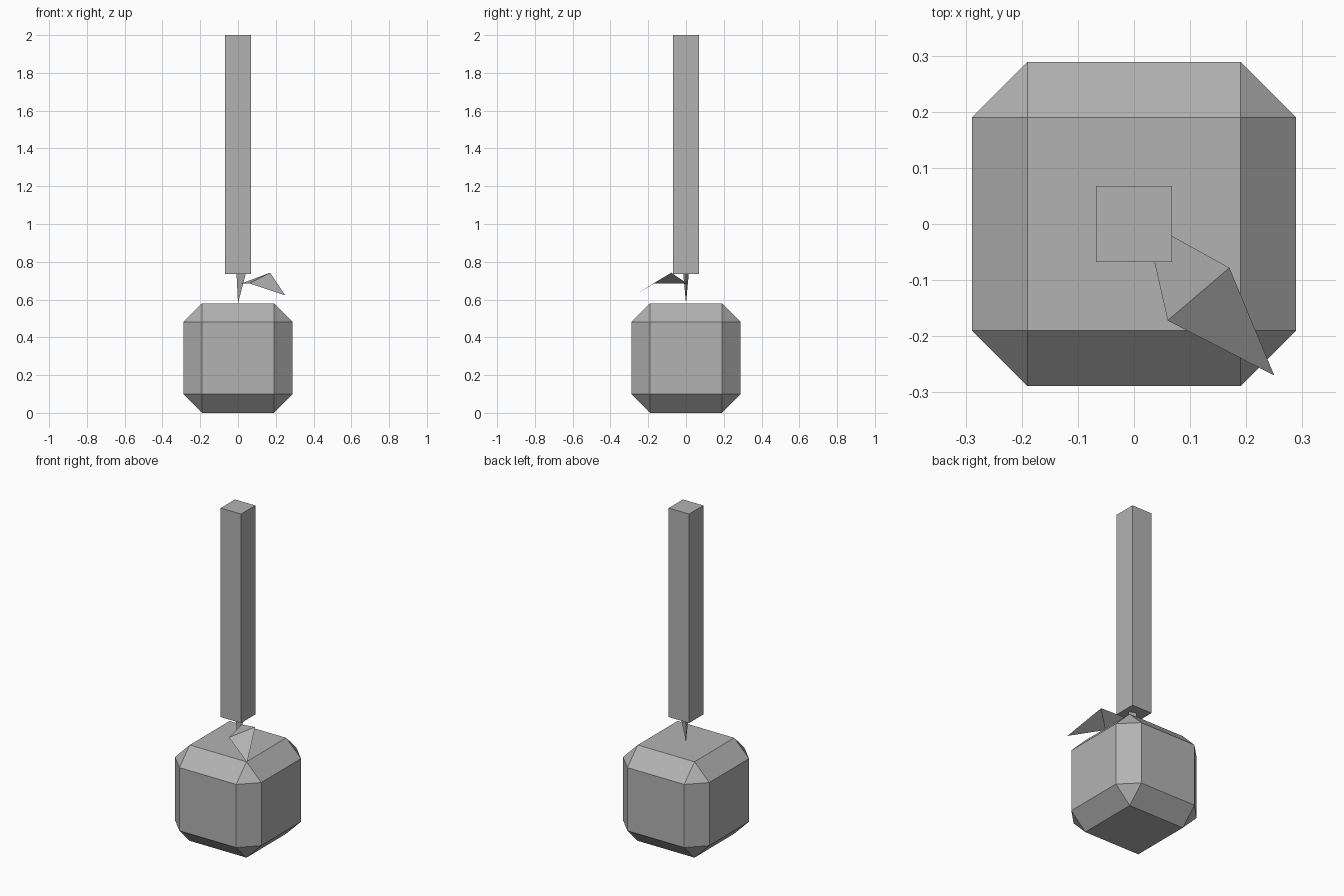
import bpy, bmesh
from mathutils import Vector

if "Cube" in bpy.data.objects:
    bpy.data.objects.remove(bpy.data.objects["Cube"])

mat = bpy.data.materials.new("plain grey")
mat.diffuse_color = (0.45, 0.45, 0.45, 1)
mat.use_nodes = True
mat.node_tree.nodes["Principled BSDF"].inputs["Base Color"].default_value = mat.diffuse_color


def finish(name, bm):
    me = bpy.data.meshes.new(name)
    bm.to_mesh(me)
    bm.free()
    me.materials.append(mat)
    ob = bpy.data.objects.new(name, me)
    bpy.context.collection.objects.link(ob)
    return ob


def box(name, half, z0, z1, chamfer=0):
    bm = bmesh.new()
    bmesh.ops.create_cube(bm, size=1)
    for v in bm.verts:
        v.co = Vector((v.co.x * 2 * half, v.co.y * 2 * half,
                       z0 + (v.co.z + 0.5) * (z1 - z0)))
    if chamfer:
        bmesh.ops.bevel(bm, geom=bm.edges[:], offset=chamfer,
                        offset_type='OFFSET', segments=1, affect='EDGES')
    return finish(name, bm)


def facets(name, points, faces):
    bm = bmesh.new()
    vs = [bm.verts.new(p) for p in points]
    for f in faces:
        bm.faces.new([vs[i] for i in f])
    return finish(name, bm)


# chamfered body and tall square post
box("body", 0.289, 0, 0.58, 0.099)
box("post", 0.068, 0.735, 2)

# thin three-sided stem, pointed where it meets the body
stem = facets("stem",
              [(0, 0, 0.58), (0.042, 0, 0.74), (-0.008, 0.015, 0.74), (-0.008, -0.015, 0.74)],
              [(0, 1, 2), (0, 2, 3), (0, 3, 1), (1, 3, 2)])
bm = bmesh.new()
bm.from_mesh(stem.data)
bmesh.ops.recalc_face_normals(bm, faces=bm.faces[:])
bm.to_mesh(stem.data)
bm.free()

# leaf: two flat triangles folded across the middle
facets("leaf",
       [(0.02, 0.005, 0.686), (0.06, -0.172, 0.686), (0.25, -0.27, 0.622), (0.17, -0.078, 0.742)],
       [(0, 1, 3), (1, 2, 3)])
